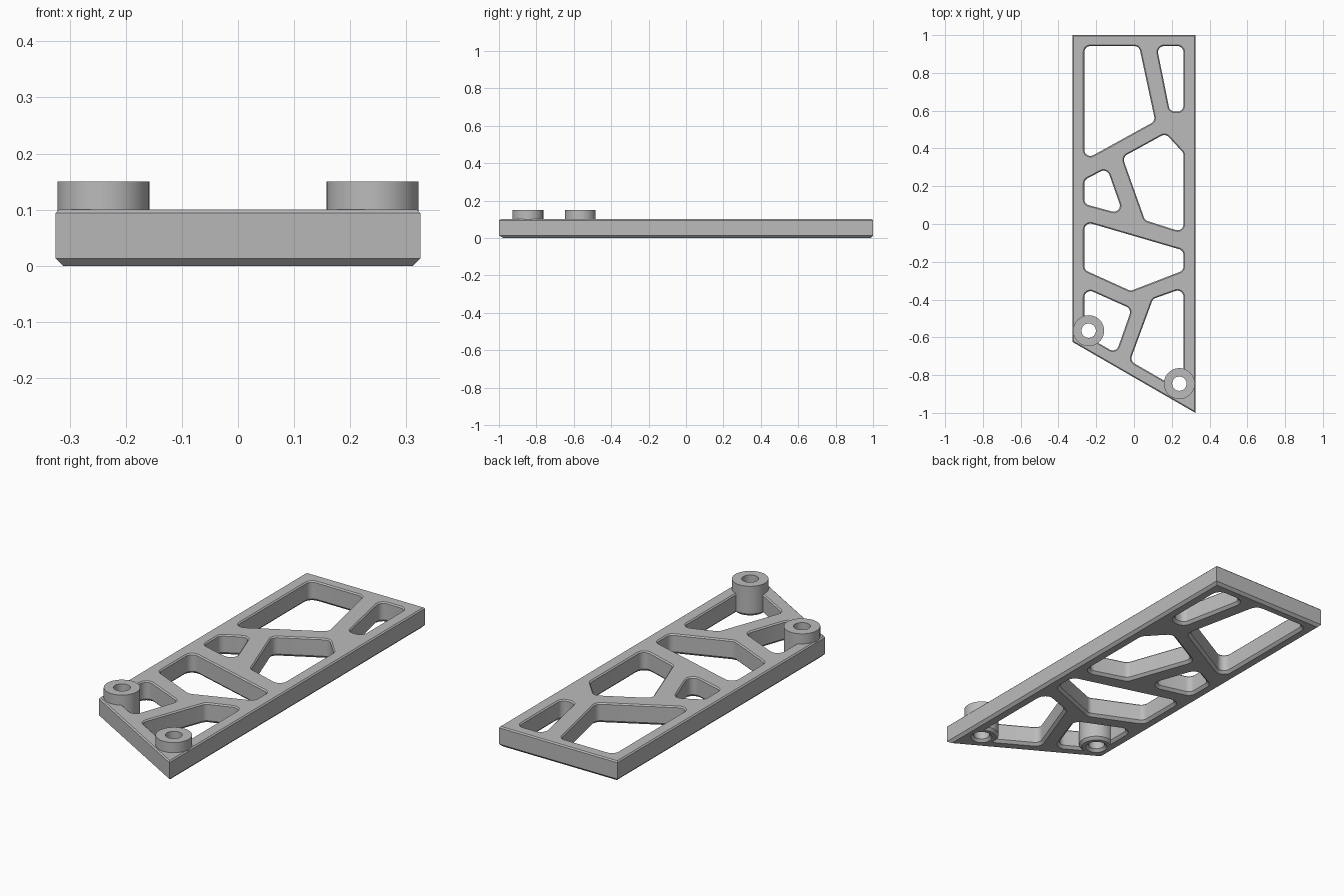
import bpy, bmesh, math
from mathutils import Vector

if "Cube" in bpy.data.objects:
    bpy.data.objects.remove(bpy.data.objects["Cube"], do_unlink=True)

grey = bpy.data.materials.new("plain grey")
grey.use_nodes = True
GREY = (0.5, 0.5, 0.5, 1)
grey.diffuse_color = GREY
grey.node_tree.nodes["Principled BSDF"].inputs["Base Color"].default_value = GREY

TOP, BOSS_TOP = 0.10, 0.15
LOW, HIGH = 0.013, 0.006        # bottom and top chamfers
FILLET = 0.032


def outline(points, grow=0.0, radius=0.0, steps=6):
    """Counter-clockwise polygon, grown outward, with filleted corners."""
    pts = [Vector(p) for p in points]
    ring = []
    for i, p in enumerate(pts):
        a = (p - pts[i - 1]).normalized()
        b = (pts[(i + 1) % len(pts)] - p).normalized()
        na, nb = Vector((a.y, -a.x)), Vector((b.y, -b.x))
        miter = (na + nb) / (1 + na.dot(nb))
        if not radius:
            ring.append(p + miter * grow)
            continue
        centre = p - miter * radius
        start, turn = math.atan2(na.y, na.x), a.angle_signed(b)
        turn = abs(turn)
        for k in range(steps + 1):
            t = start + turn * k / steps
            ring.append(centre + Vector((math.cos(t), math.sin(t))) * (radius + grow))
    return ring


def circle(centre, radius, steps=48):
    return [Vector(centre) + Vector((math.cos(t), math.sin(t))) * radius
            for t in (2 * math.pi * k / steps for k in range(steps))]


def loft(name, levels):
    """Solid through a stack of (z, ring) sections."""
    bm = bmesh.new()
    rings = [[bm.verts.new((p.x, p.y, z)) for p in ring] for z, ring in levels]
    n = len(rings[0])
    bm.faces.new(rings[0][::-1])
    bm.faces.new(rings[-1])
    for lower, upper in zip(rings, rings[1:]):
        for i in range(n):
            j = (i + 1) % n
            bm.faces.new((lower[i], lower[j], upper[j], upper[i]))
    bmesh.ops.recalc_face_normals(bm, faces=bm.faces)
    mesh = bpy.data.meshes.new(name)
    bm.to_mesh(mesh)
    bm.free()
    mesh.materials.append(grey)
    obj = bpy.data.objects.new(name, mesh)
    bpy.context.collection.objects.link(obj)
    return obj


def combine(target, tool, operation):
    tool.hide_render = True
    mod = target.modifiers.new(tool.name, "BOOLEAN")
    mod.operation, mod.object, mod.solver = operation, tool, "EXACT"
    bpy.context.view_layer.objects.active = target
    bpy.ops.object.modifier_apply(modifier=mod.name)
    bpy.data.objects.remove(tool, do_unlink=True)


# Plate with a slanted front edge and chamfered rims
edge = [(-0.325, -0.625), (0.325, -1), (0.325, 1), (-0.325, 1)]
plate = loft("truss_plate", [(z, outline(edge, g)) for z, g in
             ((0, -LOW), (LOW, 0), (TOP - HIGH, 0), (TOP, -HIGH))])

# Truss windows, flared at both faces
L, R = -0.263, 0.262
windows = [
    [(L, 0.338), (0.112, 0.545), (0.027, 0.942), (L, 0.942)],
    [(0.19, 0.595), (R, 0.595), (R, 0.942), (0.12, 0.942)],
    [(0.058, 0.02), (R, -0.045), (R, 0.376), (0.167, 0.479), (-0.061, 0.354)],
    [(L, 0.106), (-0.056, 0.05), (-0.143, 0.296), (L, 0.233)],
    [(L, -0.243), (-0.018, -0.354), (R, -0.246), (R, -0.14), (L, 0.013)],
    [(L, -0.587), (-0.095, -0.684), (-0.013, -0.45), (L, -0.338)],
    [(-0.021, -0.725), (R, -0.888), (R, -0.339), (0.1, -0.397)],
]
over = 0.01
for shape in windows:
    cutter = loft("window_cutter", [(z, outline(shape, g, FILLET)) for z, g in
                  ((-over, LOW + over), (LOW, 0), (TOP - HIGH, 0),
                   (TOP + over, HIGH + over))])
    combine(plate, cutter, "DIFFERENCE")

# Screw bosses running the full depth, bored through
for centre in ((-0.24, -0.565), (0.24, -0.845)):
    boss = loft("boss", [(z, circle(centre, r)) for z, r in
                ((0, 0.082 - LOW), (LOW, 0.082), (BOSS_TOP, 0.082))])
    combine(plate, boss, "UNION")
    bore = loft("bore_cutter", [(z, circle(centre, r)) for z, r in
                ((-over, 0.038 + LOW + over), (LOW, 0.038), (BOSS_TOP + over, 0.038))])
    combine(plate, bore, "DIFFERENCE")

# Smooth the fillets and bosses, keep the edges crisp
bpy.ops.object.select_all(action="DESELECT")
plate.select_set(True)
bpy.context.view_layer.objects.active = plate
bpy.ops.object.shade_smooth_by_angle(angle=math.radians(30))
